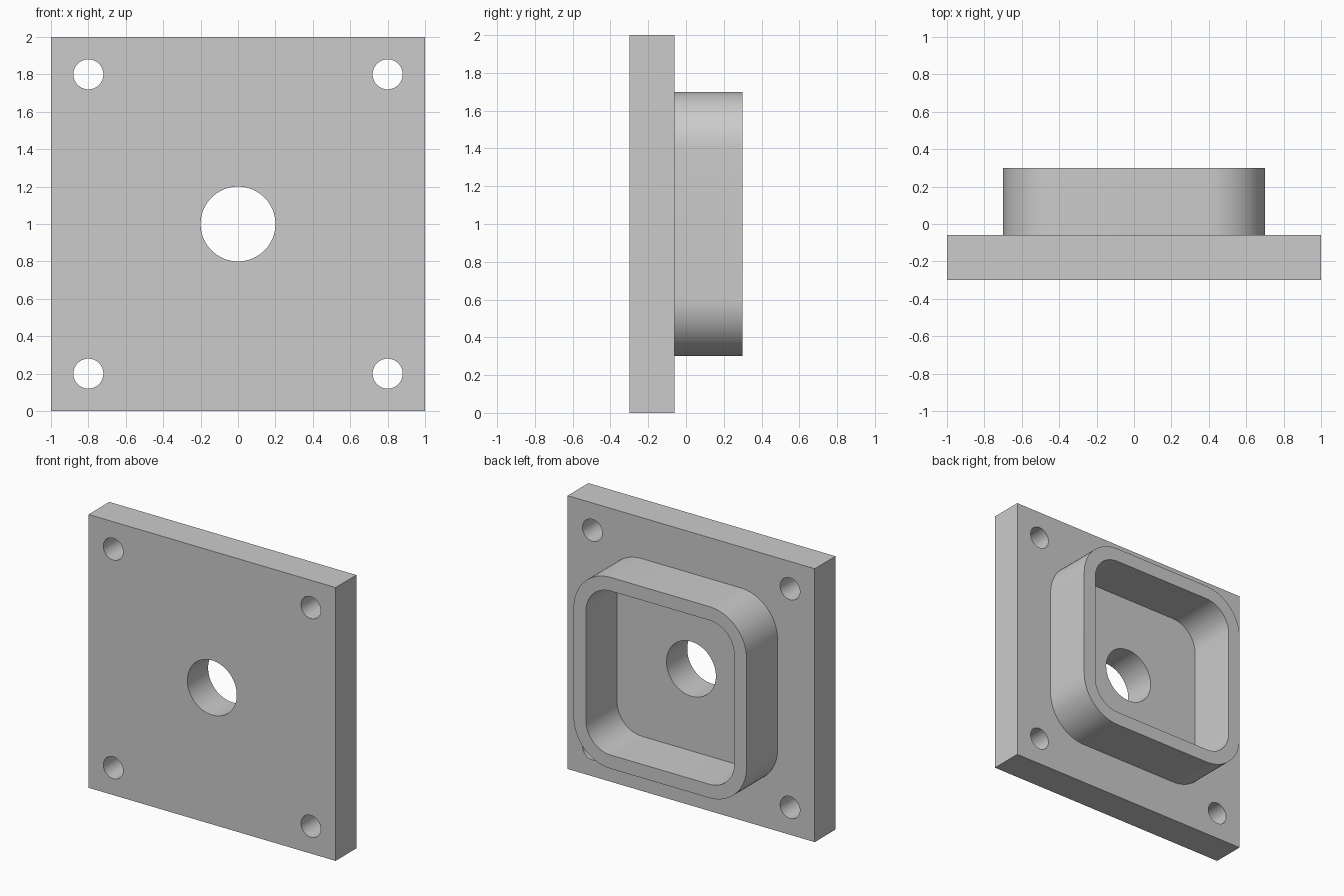
import bpy, bmesh
from math import sin, cos, pi, radians

if "Cube" in bpy.data.objects:
    bpy.data.objects.remove(bpy.data.objects["Cube"], do_unlink=True)

FRONT, STEP, BACK = -0.30, -0.06, 0.30   # plate front, plate back, rim back
MID = 1.0                                # height of the centre

grey = bpy.data.materials.new("plain grey")
grey.use_nodes = True
grey.diffuse_color = (0.6, 0.6, 0.6, 1)
grey.node_tree.nodes["Principled BSDF"].inputs["Base Color"].default_value = (0.6, 0.6, 0.6, 1)


def rounded_square(half, radius, steps=16):
    """Outline in x, z with rounded corners."""
    pts = []
    for corner in range(4):
        mid = pi / 4 + corner * pi / 2
        cx = (half - radius) * (1 if cos(mid) > 0 else -1)
        cz = (half - radius) * (1 if sin(mid) > 0 else -1)
        for i in range(steps + 1):
            a = corner * pi / 2 + i * pi / 2 / steps
            pts.append((cx + radius * cos(a), cz + radius * sin(a)))
    return pts


def circle(x, z, radius, sides=64):
    return [(x + radius * cos(2 * pi * i / sides), z + radius * sin(2 * pi * i / sides))
            for i in range(sides)]


def prism(name, outline, y0, y1):
    """Extrude an outline from y0 to y1."""
    bm = bmesh.new()
    face = bm.faces.new([bm.verts.new((x, y0, MID + z)) for x, z in outline])
    ext = bmesh.ops.extrude_face_region(bm, geom=[face])["geom"]
    moved = [v for v in ext if isinstance(v, bmesh.types.BMVert)]
    bmesh.ops.translate(bm, verts=moved, vec=(0, y1 - y0, 0))
    bmesh.ops.recalc_face_normals(bm, faces=bm.faces)
    mesh = bpy.data.meshes.new(name)
    bm.to_mesh(mesh)
    bm.free()
    mesh.materials.append(grey)
    obj = bpy.data.objects.new(name, mesh)
    bpy.context.collection.objects.link(obj)
    return obj


def combine(target, tool, operation):
    """Apply a boolean and discard the helper."""
    tool.hide_render = True
    mod = target.modifiers.new("combine", 'BOOLEAN')
    mod.operation, mod.solver, mod.object = operation, 'EXACT', tool
    bpy.context.view_layer.objects.active = target
    bpy.ops.object.modifier_apply(modifier=mod.name)
    bpy.data.objects.remove(tool, do_unlink=True)


# Square plate with the raised rim on its back
plate = prism("flanged_plate", [(-1, -1), (1, -1), (1, 1), (-1, 1)], FRONT, STEP)
combine(plate, prism("rim", rounded_square(0.7, 0.3), -0.15, BACK), 'UNION')
combine(plate, prism("pocket", rounded_square(0.6, 0.2), STEP, BACK + 0.1), 'DIFFERENCE')

# Centre bore and four corner bolt holes
holes = [(0, 0, 0.2)] + [(x, z, 0.08) for x in (-0.8, 0.8) for z in (-0.8, 0.8)]
for x, z, r in holes:
    combine(plate, prism("hole", circle(x, z, r), FRONT - 0.1, BACK + 0.1), 'DIFFERENCE')

# Smooth curved walls, crisp edges
bpy.ops.object.select_all(action='DESELECT')
plate.select_set(True)
bpy.context.view_layer.objects.active = plate
bpy.ops.object.shade_smooth_by_angle(angle=radians(30))
